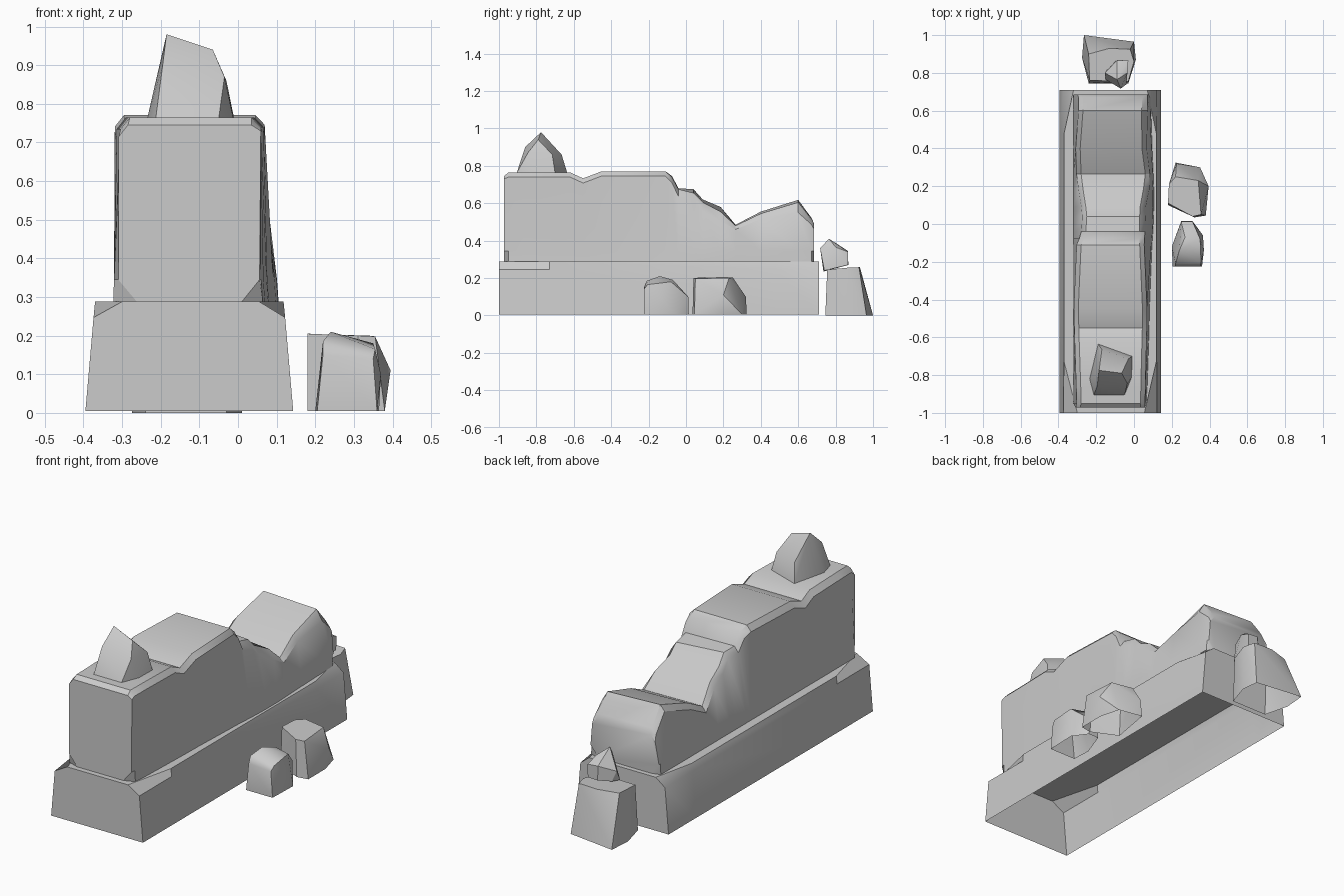
import bpy, bmesh, math

stone = bpy.data.materials.new("grey_stone")
stone.diffuse_color = (0.6, 0.6, 0.6, 1)


def finish(name, bm, angle):
    bmesh.ops.recalc_face_normals(bm, faces=bm.faces)
    mesh = bpy.data.meshes.new(name)
    bm.to_mesh(mesh)
    bm.free()
    mesh.materials.append(stone)
    ob = bpy.data.objects.new(name, mesh)
    bpy.context.collection.objects.link(ob)
    bpy.ops.object.select_all(action='DESELECT')
    ob.select_set(True)
    bpy.context.view_layer.objects.active = ob
    bpy.ops.object.shade_smooth_by_angle(angle=math.radians(angle))


def loft(name, rings, angle=32):
    """Skin open cross-sections along y, with end caps and no underside."""
    bm = bmesh.new()
    rows = [[bm.verts.new(p) for p in ring] for ring in rings]
    for a, b in zip(rows, rows[1:]):
        for i in range(len(a) - 1):
            bm.faces.new((a[i], a[i + 1], b[i + 1], b[i]))
    bm.faces.new(rows[0])
    bm.faces.new(rows[-1])
    finish(name, bm, angle)


def rock(name, points, angle=32):
    """Faceted boulder: convex hull with an open underside."""
    bm = bmesh.new()
    for p in points:
        bm.verts.new(p)
    bmesh.ops.convex_hull(bm, input=bm.verts)
    bmesh.ops.dissolve_limit(bm, angle_limit=math.radians(4),
                             verts=bm.verts, edges=bm.edges)
    low = min(v.co.z for v in bm.verts)
    under = [f for f in bm.faces if all(v.co.z < low + 0.002 for v in f.verts)]
    bmesh.ops.delete(bm, geom=under, context='FACES')
    finish(name, bm, angle)


# Plinth: tapered block with chipped top corners (y, top left x, top right x)
rings = []
for y, xl, xr in [(-1, -0.30, 0.055), (-0.73, -0.37, 0.118),
                  (0.48, -0.37, 0.118), (0.71, -0.32, 0.07)]:
    rings.append([(-0.395, y, 0.005), (-0.374, y, 0.247), (xl, y, 0.288),
                  (xr, y, 0.288), (0.122, y, 0.247), (0.143, y, 0.005)])
loft("plinth", rings)

# Broken wall: y, left top x, left z, right top x, right z, right foot x, right edge drop
wall = [
    (-0.972, -0.285, 0.745, 0.035, 0.745, 0.060, 0.015),
    (-0.950, -0.280, 0.765, 0.035, 0.765, 0.064, 0.025),
    (-0.860, -0.282, 0.765, 0.036, 0.765, 0.070, 0.025),
    (-0.620, -0.290, 0.765, 0.042, 0.765, 0.078, 0.025),
    (-0.550, -0.292, 0.733, 0.044, 0.733, 0.080, 0.025),
    (-0.450, -0.295, 0.771, 0.045, 0.771, 0.082, 0.025),
    (-0.110, -0.280, 0.771, 0.030, 0.771, 0.095, 0.025),
    (-0.075, -0.265, 0.745, 0.030, 0.740, 0.098, 0.030),
    (-0.040, -0.255, 0.680, 0.030, 0.675, 0.100, 0.040),
    (0.040, -0.250, 0.675, 0.030, 0.655, 0.104, 0.045),
    (0.090, -0.255, 0.620, 0.032, 0.605, 0.105, 0.045),
    (0.185, -0.270, 0.580, 0.050, 0.555, 0.105, 0.050),
    (0.265, -0.280, 0.485, 0.060, 0.480, 0.102, 0.020),
    (0.400, -0.285, 0.555, 0.042, 0.545, 0.096, 0.030),
    (0.600, -0.270, 0.618, 0.040, 0.605, 0.090, 0.055),
    (0.672, -0.270, 0.520, 0.045, 0.515, 0.086, 0.030),
    (0.685, -0.275, 0.490, 0.045, 0.490, 0.084, 0.030),
]
rings = []
for i, (y, xl, zl, xr, zr, foot, drop) in enumerate(wall):
    end = i == 0 or i >= len(wall) - 1
    cut = 0.05 if end else 0.0          # chipped lower corners at both ends
    left_foot = -0.312 if i == 0 else -0.323
    rings.append([
        (left_foot + cut, y, 0.288), (left_foot + 0.002, y, 0.345),
        (xl - 0.024, y, zl - 0.03), (xl, y, zl),
        (xr, y, zr), (xr + 0.024 + 0.3 * max(0, drop - 0.025), y, zr - drop),
        (foot - 0.004, y, 0.345), (foot - cut, y, 0.288)])
loft("broken_wall", rings)

# Boulder resting on the high end of the wall
rock("top_boulder", [
    (-.235, -.82, .762), (-.19, -.635, .762), (-.01, -.70, .762),
    (-.012, -.81, .762), (-.05, -.905, .762), (-.213, -.905, .762),
    (-.185, -.775, .98), (-.065, -.79, .94), (-.035, -.845, .87),
    (-.195, -.86, .90), (-.17, -.665, .86), (-.03, -.715, .86)])

# Fallen boulders beside the wall
rock("side_boulder", [
    (.18, .10, .005), (.22, .325, .005), (.35, .30, .005), (.38, .19, .005),
    (.38, .045, .005), (.32, .035, .005), (.18, .11, .205), (.185, .21, .205),
    (.22, .25, .203), (.34, .23, .20), (.355, .05, .198), (.31, .04, .20),
    (.395, .20, .11), (.225, .32, .10)])
rock("side_boulder_small", [
    (.20, -.12, .005), (.205, -.225, .005), (.36, -.225, .005),
    (.365, -.06, .005), (.31, .015, .005), (.25, .015, .005),
    (.22, -.21, .185), (.24, -.14, .21), (.355, -.205, .165), (.35, -.08, .18),
    (.27, -.07, .19), (.25, .012, .10), (.31, .012, .10), (.37, -.14, .10),
    (.22, -.225, .15), (.35, -.225, .14)])

# Fallen boulders behind the low end
rock("back_boulder", [
    (-.275, .88, .0), (-.265, 1.0, .0), (0, .965, .0), (.01, .87, .0),
    (-.03, .745, .0), (-.24, .745, .0), (-.235, .76, .245), (-.24, .90, .255),
    (-.13, .93, .258), (-.02, .925, .258), (0, .86, .255), (-.03, .755, .245)])
rock("back_boulder_small", [
    (-.15, .765, .25), (-.08, .735, .235), (-.04, .74, .24), (-.03, .865, .27),
    (-.09, .868, .27), (-.14, .82, .26), (-.155, .80, .31), (-.09, .765, .41),
    (-.07, .717, .36), (-.035, .80, .365), (-.03, .866, .34), (-.09, .866, .345)])
